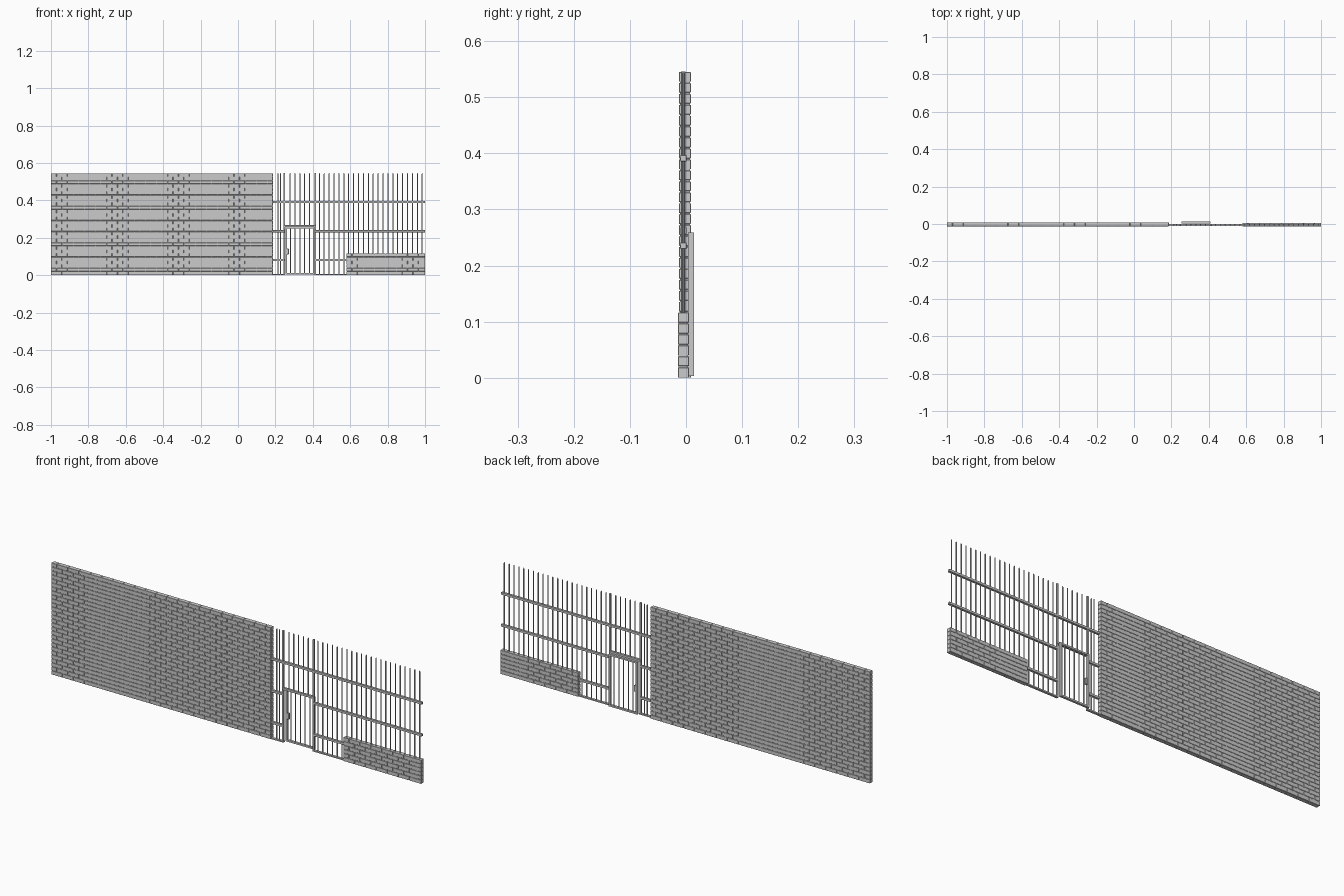
import bpy, bmesh
from mathutils import Matrix, Vector

if "Cube" in bpy.data.objects:
    bpy.data.objects.remove(bpy.data.objects["Cube"])

ROW = 0.0195      # brick course height
BRICK = 0.0593    # brick length
GAP = 0.0022      # mortar joint
FY = -0.0045      # fence centre plane
TOP = 0.546


def finish(bm, name, bevel=0.0):
    me = bpy.data.meshes.new(name)
    bm.to_mesh(me)
    bm.free()
    ob = bpy.data.objects.new(name, me)
    bpy.context.collection.objects.link(ob)
    if bevel:
        m = ob.modifiers.new("Bevel", 'BEVEL')
        m.width = bevel
        m.segments = 1
    return ob


def box(bm, x0, x1, y0, y1, z0, z1):
    c = Vector(((x0 + x1) / 2, (y0 + y1) / 2, (z0 + z1) / 2))
    s = Matrix.Diagonal((x1 - x0, y1 - y0, z1 - z0, 1))
    bmesh.ops.create_cube(bm, size=1, matrix=Matrix.Translation(c) @ s)


def rod(bm, x, y, z0, z1, r=0.0027, tip=True):
    top = z1 - 0.004 if tip else z1
    bmesh.ops.create_cone(bm, cap_ends=True, segments=8, radius1=r, radius2=r,
                          depth=top - z0,
                          matrix=Matrix.Translation((x, y, (z0 + top) / 2)))
    if tip:
        bmesh.ops.create_cone(bm, cap_ends=True, segments=8, radius1=r, radius2=r * 0.35,
                              depth=0.004, matrix=Matrix.Translation((x, y, z1 - 0.002)))


def spread(x0, x1, n):
    """n positions evenly spaced strictly between x0 and x1"""
    return [x0 + (x1 - x0) * (i + 1) / (n + 1) for i in range(n)]


def brick_wall(name, x0, x1, y0, y1, rows):
    # running bond bricks, cut to half at the ends of every other course
    bm = bmesh.new()
    h = GAP / 2
    for r in range(rows):
        a = x0 - (BRICK / 2 if r % 2 else 0)
        while a < x1 - 0.004:
            l, e = max(a, x0), min(a + BRICK, x1)
            if x1 - e < 0.006:
                e = x1
            box(bm, l if l == x0 else l + h, e if e == x1 else e - h,
                y0, y1, r * ROW + (h if r else 0), (r + 1) * ROW - h)
            a += BRICK
    finish(bm, name + "_bricks", 0.0008)
    # recessed mortar core
    bm = bmesh.new()
    i = 0.0015
    box(bm, x0 + i, x1 - i, y0 + i, y1 - i, 0.0005, rows * ROW - i - h)
    finish(bm, name + "_mortar")


brick_wall("tall_wall", -1.0, 0.186, -0.0125, 0.0085, 28)
brick_wall("low_wall", 0.58, 1.0, -0.0145, 0.0055, 6)

# horizontal fence rails
bm = bmesh.new()
R = 0.0057
for z, spans in ((0.391, [(0.186, 1.0)]),
                 (0.235, [(0.186, 0.25), (0.411, 1.0)]),
                 (0.081, [(0.186, 0.25), (0.411, 0.58)])):
    for a, b in spans:
        box(bm, a, b, FY - R, FY + R, z - R, z + R)
# lintel over the door opening
box(bm, 0.246, 0.415, FY - R, FY + R, 0.257, 0.268)
finish(bm, "fence_rails", 0.0008)

# thin sill along the ground
bm = bmesh.new()
box(bm, 0.186, 0.252, FY - R, FY + R, 0, 0.006)
box(bm, 0.409, 0.58, FY - R, FY + R, 0, 0.006)
finish(bm, "fence_sill")

# full-height posts beside the door
bm = bmesh.new()
for x in (0.248, 0.413):
    box(bm, x - 0.004, x + 0.004, FY - 0.004, FY + 0.004, 0, TOP)
finish(bm, "door_posts", 0.0006)

# vertical fence bars
bm = bmesh.new()
for x in spread(0.19, 0.244, 1) + [0.231]:
    rod(bm, x - 0.004, FY, 0.003, TOP)
for x in spread(0.252, 0.409, 5):
    rod(bm, x, FY, 0.262, TOP)
for k in range(22):
    x = 0.985 - 0.0262 * k
    rod(bm, x, FY, 0.003 if x < 0.58 else 0.11, TOP)
finish(bm, "fence_bars")

# door leaf frame
DX0, DX1, DY0, DY1, DZ0, DZ1 = 0.254, 0.408, 0.0032, 0.0143, 0.003, 0.259
bm = bmesh.new()
W = 0.008
box(bm, DX0, DX0 + W, DY0, DY1, DZ0, DZ1)
box(bm, DX1 - W, DX1, DY0, DY1, DZ0, DZ1)
for z in (DZ0, DZ1 - W):
    box(bm, DX0 + W, DX1 - W, DY0, DY1, z, z + W)
finish(bm, "door_frame")

# door bars
bm = bmesh.new()
for x in spread(DX0, DX1, 5):
    rod(bm, x, (DY0 + DY1) / 2, DZ0 + 0.004, DZ1 - 0.004, tip=False)
finish(bm, "door_bars")

# lock case
bm = bmesh.new()
box(bm, 0.256, 0.272, 0.004, 0.0135, 0.112, 0.142)
finish(bm, "door_lock", 0.001)
